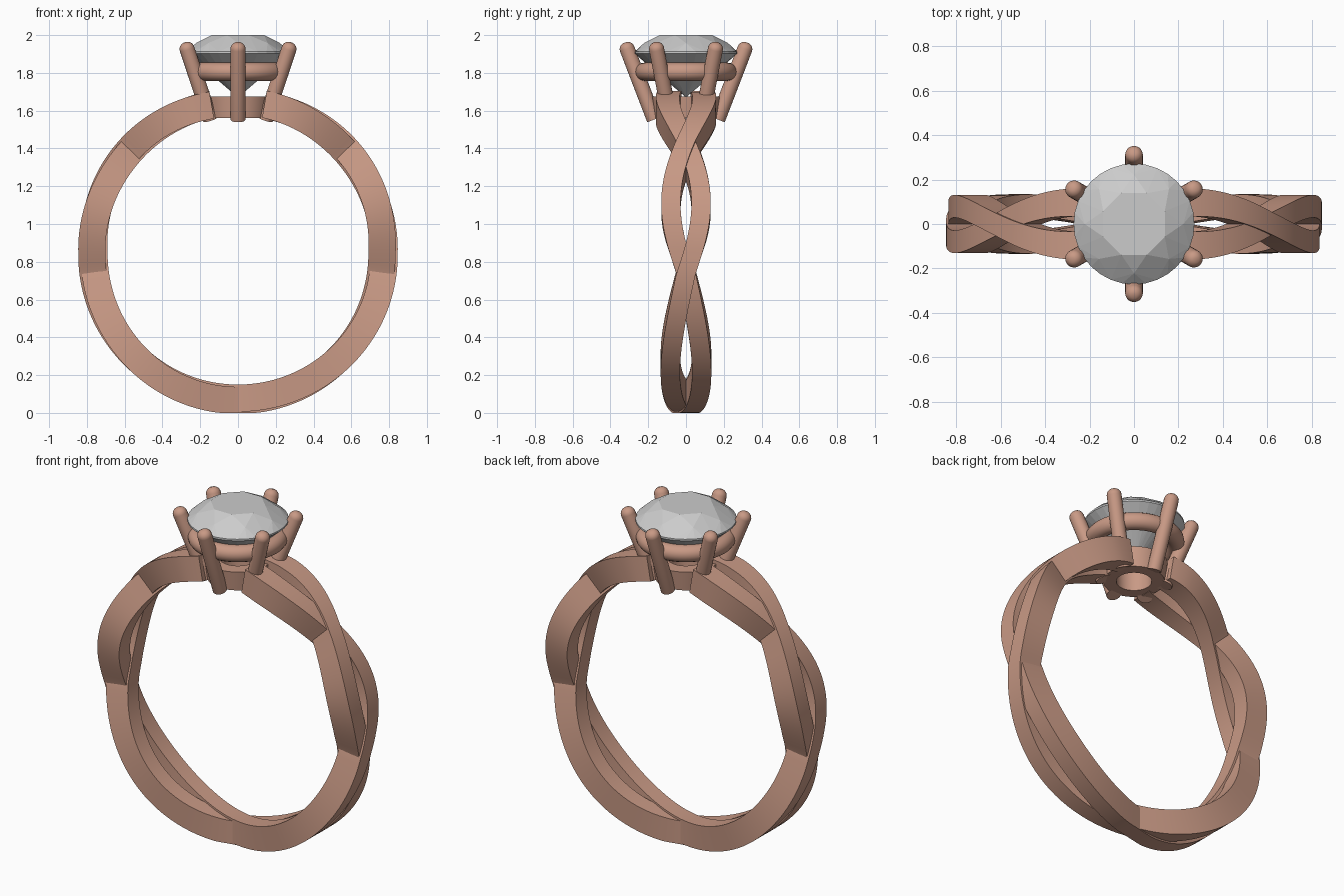
import bpy, bmesh
from math import sin, cos, pi, radians
from mathutils import Vector

if "Cube" in bpy.data.objects:
    bpy.data.objects.remove(bpy.data.objects["Cube"])

gold = bpy.data.materials.new("rose_gold")
gold.diffuse_color = (0.58, 0.32, 0.235, 1)
gold.use_nodes = True
gold.node_tree.nodes["Principled BSDF"].inputs["Base Color"].default_value = gold.diffuse_color
CZ = 0.84


def finish(name, bm, mat=None, smooth=None):
    bmesh.ops.recalc_face_normals(bm, faces=bm.faces)
    me = bpy.data.meshes.new(name)
    bm.to_mesh(me)
    bm.free()
    ob = bpy.data.objects.new(name, me)
    bpy.context.collection.objects.link(ob)
    if mat:
        me.materials.append(mat)
    if smooth:
        bpy.ops.object.select_all(action='DESELECT')
        ob.select_set(True)
        bpy.context.view_layer.objects.active = ob
        bpy.ops.object.shade_smooth_by_angle(angle=radians(smooth))
    return ob


def skin(bm, loops, closed=False):
    n = len(loops[0])
    pairs = list(zip(loops, loops[1:] + loops[:1] if closed else loops[1:]))
    for a, b in pairs:
        for k in range(n):
            bm.faces.new((a[k], a[(k + 1) % n], b[(k + 1) % n], b[k]))
    if not closed:
        bm.faces.new(loops[0])
        bm.faces.new(loops[-1])


# sideways weave: (start angle, end angle, signed amplitude, radial sign)
LOBES = [(-90, -7, 0.083, 1), (-7, 44, -0.08, -1), (44, 100, 0.097, 1)]


def weave(a):
    for s, e, amp, sign in LOBES:
        if a <= e:
            u = (a - s) / (e - s)
            return amp * sin(pi * u), sign * cos(pi * u)


# two twisted band strands, each symmetric under a half turn
def strand(name, sign):
    bm = bmesh.new()
    loops = []
    n = 170
    for i in range(n + 1):
        a = -260 + 340 * i / n
        side = 1
        if a < -90:
            a, side = -180 - a, -1
        y, dr = weave(a)
        t = radians(a)
        r = 0.768 + 0.036 * max(0, sin(t)) + sign * 0.006 * dr
        w = 0.051 + 0.012 * max(0, min(1, (a - 44) / 28))
        loop = []
        for u, v in ((-1, -1), (1, -1), (1, 1), (-1, 1)):
            rr = r + v * 0.072
            # v: radial, u: across; keep u orientation fixed in world y
            loop.append(bm.verts.new((side * rr * cos(t), side * sign * y + u * w,
                                      max(0, CZ + rr * sin(t)))))
        loops.append(loop)
    skin(bm, loops)
    finish(name, bm, gold, 35)


strand("band_strand_a", 1)
strand("band_strand_b", -1)


# revolved closed profile (radius, height)
def ring(name, profile, seg=64):
    bm = bmesh.new()
    loops = [[bm.verts.new((r * cos(2 * pi * i / seg), r * sin(2 * pi * i / seg), z))
              for r, z in profile] for i in range(seg)]
    skin(bm, loops, True)
    finish(name, bm, gold, 40)


ring("seat_collar", [(0.095, 1.56), (0.165, 1.56), (0.18, 1.675), (0.10, 1.675)])
ring("setting_rail", [(0.222 + 0.048 * cos(k * pi / 8), 1.806 + 0.048 * sin(k * pi / 8))
                      for k in range(16)])


# leaning prongs with rounded tips
def prong(i):
    ang = radians(30 + 60 * i)
    out = Vector((cos(ang), sin(ang), 0))
    p0 = out * 0.168 + Vector((0, 0, 1.553))
    p1 = out * 0.312 + Vector((0, 0, 1.928))
    d = (p1 - p0).normalized()
    s = d.cross(out).normalized()
    f = s.cross(d)
    rad = 0.04
    stations = [(p0, rad), (p1, rad)]
    stations += [(p1 + d * 0.036 * sin(k * pi / 10), rad * cos(k * pi / 10)) for k in (1, 2, 3, 4)]
    bm = bmesh.new()
    loops = [[bm.verts.new(p + r * (s * cos(j * pi / 10) + f * sin(j * pi / 10)))
              for j in range(20)] for p, r in stations]
    skin(bm, loops)
    finish("prong_%d" % (i + 1), bm, gold, 40)


for i in range(6):
    prong(i)

# faceted round brilliant stone as a convex hull of its corner tiers
bm = bmesh.new()
for n, r, z, off in ((8, 0.15, 2.0, 0.5), (8, 0.222, 1.958, 0), (32, 0.272, 1.912, 0),
                     (32, 0.272, 1.902, 0), (8, 0.062, 1.722, 0.5), (1, 0, 1.67, 0)):
    for k in range(n):
        t = 2 * pi * (k + off) / n
        bm.verts.new((r * cos(t), r * sin(t), z))
bmesh.ops.convex_hull(bm, input=bm.verts)
bmesh.ops.dissolve_limit(bm, angle_limit=radians(1), verts=bm.verts, edges=bm.edges)
finish("gemstone", bm)
